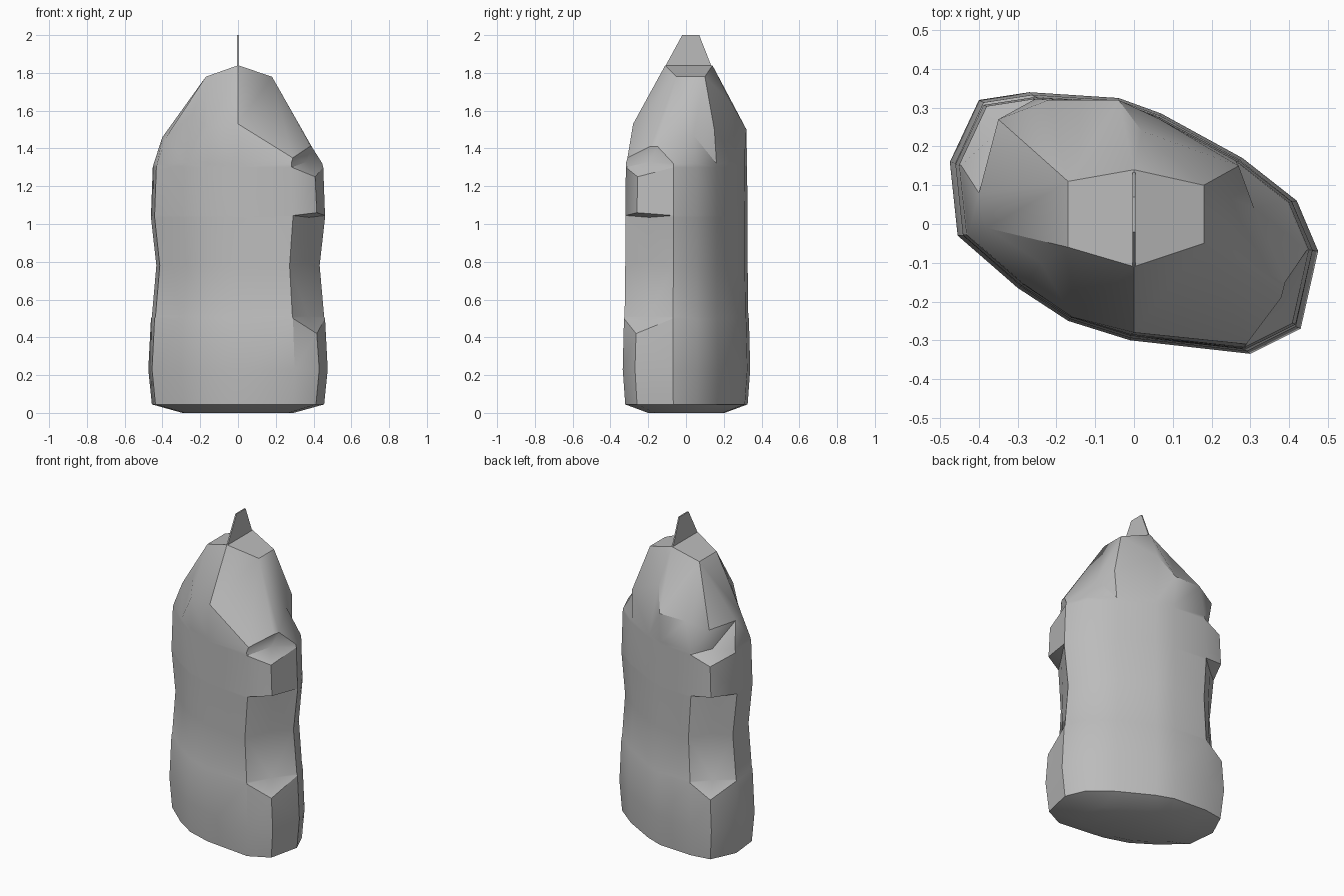
import bpy
import bmesh
from mathutils import Vector

if "Cube" in bpy.data.objects:
    bpy.data.objects.remove(bpy.data.objects["Cube"], do_unlink=True)

stone = bpy.data.materials.new("grey_stone")
stone.use_nodes = True
grey = (0.5, 0.5, 0.5, 1)
stone.diffuse_color = grey
stone.node_tree.nodes["Principled BSDF"].inputs["Base Color"].default_value = grey


def finish(bm, name, smooth_angle):
    """Turn a bmesh into a named, shaded object."""
    bmesh.ops.remove_doubles(bm, verts=bm.verts, dist=0.002)
    bmesh.ops.recalc_face_normals(bm, faces=bm.faces)
    mesh = bpy.data.meshes.new(name)
    bm.to_mesh(mesh)
    bm.free()
    mesh.materials.append(stone)
    obj = bpy.data.objects.new(name, mesh)
    bpy.context.collection.objects.link(obj)
    bpy.ops.object.select_all(action="DESELECT")
    bpy.context.view_layer.objects.active = obj
    obj.select_set(True)
    bpy.ops.object.shade_smooth_by_angle(angle=smooth_angle)
    return obj


# Plan outline, clockwise from the back of the left end
outline = [(.42, .06), (.475, -.07), (.43, -.27), (.30, -.335), (-.01, -.30),
           (-.17, -.25), (-.30, -.165), (-.455, -.03), (-.475, .16), (-.40, .32),
           (-.27, .34), (-.04, .325), (.07, .285), (.28, .17)]
count = len(outline)
notched_corners = (2, 9)

# Levels: height, x scale, y scale, corner height, how far the corner is cut back
levels = [(0, .62, .60, 0, 0),
          (.045, .96, .96, .045, 0),
          (.23, 1, 1, .23, 0),
          (.50, .97, .98, .42, 0),
          (.51, .96, .97, .51, 1),
          (.78, .91, .96, .80, .85),
          (1.035, .97, .96, 1.035, 1),
          (1.045, .97, .96, 1.06, 0),
          (1.30, .95, .95, 1.25, 0),
          (1.32, .94, .95, 1.33, 1)]

# Uneven shoulder line, one point for each outline point
shoulder = [(.31, .04, 1.47), (.39, -.15, 1.41), (.38, -.19, 1.41), (.29, -.31, 1.35),
            (0, -.28, 1.53), (-.16, -.24, 1.51), (-.24, -.10, 1.58), (-.38, -.01, 1.46),
            (-.40, .08, 1.46), (-.35, .27, 1.46), (-.22, .32, 1.50), (-.04, .32, 1.50),
            (.02, .24, 1.64), (.27, .15, 1.50)]

# Six crown points, shared by neighbouring columns
crown = {"left_back": (.18, .10, 1.78), "left_front": (.18, -.05, 1.78),
         "front": (0, -.11, 1.84), "right_front": (-.17, -.06, 1.78),
         "right_back": (-.17, .11, 1.78), "back": (0, .14, 1.84)}
crown_columns = (["left_back"] + ["left_front"] * 3 + ["front"] * 2 + ["right_front"] * 2
                 + ["right_back"] * 3 + ["back"] * 2 + ["left_back"])


def level_ring(z, sx, sy, corner_z, cut):
    points = [Vector((x * sx, y * sy, z)) for x, y in outline]
    for i in notched_corners:
        middle = (points[i - 1] + points[i + 1]) / 2
        points[i] = points[i].lerp(middle, cut)
        points[i].z = corner_z
    return points


# Boulder body: loft all rings together
bm = bmesh.new()
rings = [level_ring(*level) for level in levels]
rings += [shoulder, [crown[key] for key in crown_columns]]
rows = [[bm.verts.new(p) for p in ring] for ring in rings]
for low, high in zip(rows, rows[1:]):
    for i in range(count):
        j = (i + 1) % count
        bm.faces.new((low[i], low[j], high[j], high[i]))
bm.faces.new(rows[0])
# Crown roof: two facets meeting on a ridge
for side in ("left", "right"):
    keys = ("front", side + "_front", side + "_back", "back")
    bm.faces.new([bm.verts.new(crown[key]) for key in keys])
bmesh.ops.remove_doubles(bm, verts=bm.verts, dist=0.002)
bmesh.ops.triangulate(bm, faces=[f for f in bm.faces if len(f.verts) == 4])
finish(bm, "boulder_body", 0.6)

# Thin upright fin on the ridge
bm = bmesh.new()
profile = [(-.11, 1.835), (.135, 1.835), (.07, 2), (-.02, 2)]
left, right = [[bm.verts.new((x, y, z)) for y, z in profile] for x in (.004, -.004)]
bm.faces.new(left)
bm.faces.new(right)
for i in range(4):
    j = (i + 1) % 4
    bm.faces.new((left[i], left[j], right[j], right[i]))
finish(bm, "top_fin", 0.5)
